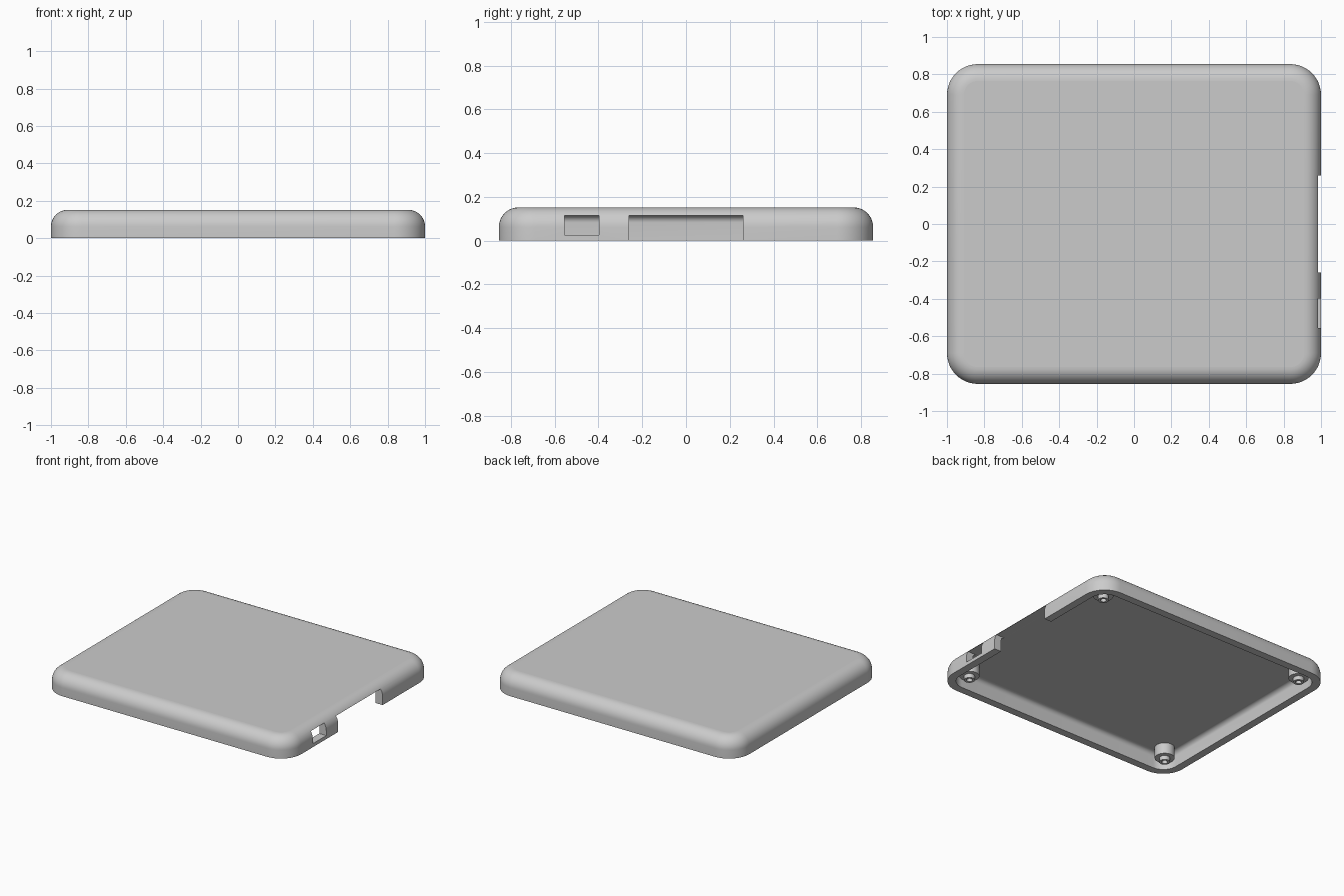
import bpy, bmesh, math
from math import sin, cos, pi

cube = bpy.data.objects.get("Cube")
if cube:
    bpy.data.objects.remove(cube, do_unlink=True)

HALF_X, HALF_Y, HEIGHT = 1.0, 0.855, 0.152
CORNER, FILLET = 0.165, 0.09
WALL, CEILING = 0.057, 0.115
INNER_FILLET = FILLET - WALL

grey = bpy.data.materials.new("light_grey_plastic")
grey.use_nodes = True
grey.diffuse_color = (0.6, 0.6, 0.6, 1)
grey.node_tree.nodes["Principled BSDF"].inputs["Base Color"].default_value = (0.6, 0.6, 0.6, 1)


def make_object(name, bm):
    bmesh.ops.recalc_face_normals(bm, faces=bm.faces)
    mesh = bpy.data.meshes.new(name)
    bm.to_mesh(mesh)
    bm.free()
    mesh.materials.append(grey)
    obj = bpy.data.objects.new(name, mesh)
    bpy.context.collection.objects.link(obj)
    return obj


def select_only(obj):
    bpy.ops.object.select_all(action='DESELECT')
    obj.select_set(True)
    bpy.context.view_layer.objects.active = obj


def smooth(obj):
    # Smooth the curved faces, keep the level ones flat
    select_only(obj)
    bpy.ops.object.shade_smooth_by_angle(angle=math.radians(30))
    for poly in obj.data.polygons:
        if abs(poly.normal.z) > 0.9999:
            poly.use_smooth = False


def loft(bm, rings, closed_ends):
    for a, b in zip(rings, rings[1:]):
        n = len(a)
        for i in range(n):
            j = (i + 1) % n
            bm.faces.new((a[i], a[j], b[j], b[i]))
    if closed_ends:
        bm.faces.new(rings[0])
        bm.faces.new(rings[-1])


def rounded_rectangle(bm, inset, z, steps=12):
    ring = []
    for quarter, (sx, sy) in enumerate(((1, 1), (-1, 1), (-1, -1), (1, -1))):
        for k in range(steps + 1):
            a = (quarter + k / steps) * pi / 2
            r = CORNER - inset
            ring.append(bm.verts.new((sx * (HALF_X - CORNER) + r * cos(a),
                                      sy * (HALF_Y - CORNER) + r * sin(a), z)))
    return ring


def fillet(radius, inset, top, steps):
    arc = [k / steps * pi / 2 for k in range(steps + 1)]
    return [(inset + radius * (1 - cos(a)), top - radius * (1 - sin(a))) for a in arc]


# Shell: outer skin from the top down, across the rim, then up the inside
profile = fillet(FILLET, 0, HEIGHT, 12)[::-1] + [(0, 0), (WALL, 0)]
profile += fillet(INNER_FILLET, WALL, CEILING, 8)
bm = bmesh.new()
loft(bm, [rounded_rectangle(bm, d, z) for d, z in profile], True)
shell = make_object("case_shell", bm)


# Port openings through the +x wall
def cut_opening(name, y0, y1, z0, z1):
    bm = bmesh.new()
    bmesh.ops.create_cube(bm, size=1)
    x0, x1 = HALF_X - WALL - INNER_FILLET, HALF_X + 0.1
    bmesh.ops.scale(bm, vec=(x1 - x0, y1 - y0, z1 - z0), verts=bm.verts)
    bmesh.ops.translate(bm, vec=((x0 + x1) / 2, (y0 + y1) / 2, (z0 + z1) / 2), verts=bm.verts)
    cutter = make_object(name, bm)
    cutter.hide_render = True
    mod = shell.modifiers.new(name, 'BOOLEAN')
    mod.operation = 'DIFFERENCE'
    mod.solver = 'EXACT'
    mod.object = cutter
    select_only(shell)
    bpy.ops.object.modifier_apply(modifier=name)
    bpy.data.objects.remove(cutter, do_unlink=True)


PORT_TOP = CEILING - 0.0005
cut_opening("wide_port_cutter", -0.26, 0.26, -0.1, PORT_TOP)
cut_opening("small_port_cutter", -0.555, -0.398, 0.026, PORT_TOP)
smooth(shell)

# Screw posts: stepped sleeves with a blind hole, one in each corner
post_profile = ((0.067, CEILING + 0.01), (0.067, 0.035), (0.036, 0.035),
                (0.036, 0.005), (0.02, 0.005), (0.02, 0.08))
for sx, x_name in ((1, "left"), (-1, "right")):
    for sy, y_name in ((1, "back"), (-1, "front")):
        bm = bmesh.new()
        rings = []
        for r, z in post_profile:
            rings.append([bm.verts.new((sx * 0.853 + r * cos(i * pi / 16),
                                        sy * 0.697 + r * sin(i * pi / 16), z))
                          for i in range(32)])
        loft(bm, rings, True)
        smooth(make_object(f"screw_post_{y_name}_{x_name}", bm))
